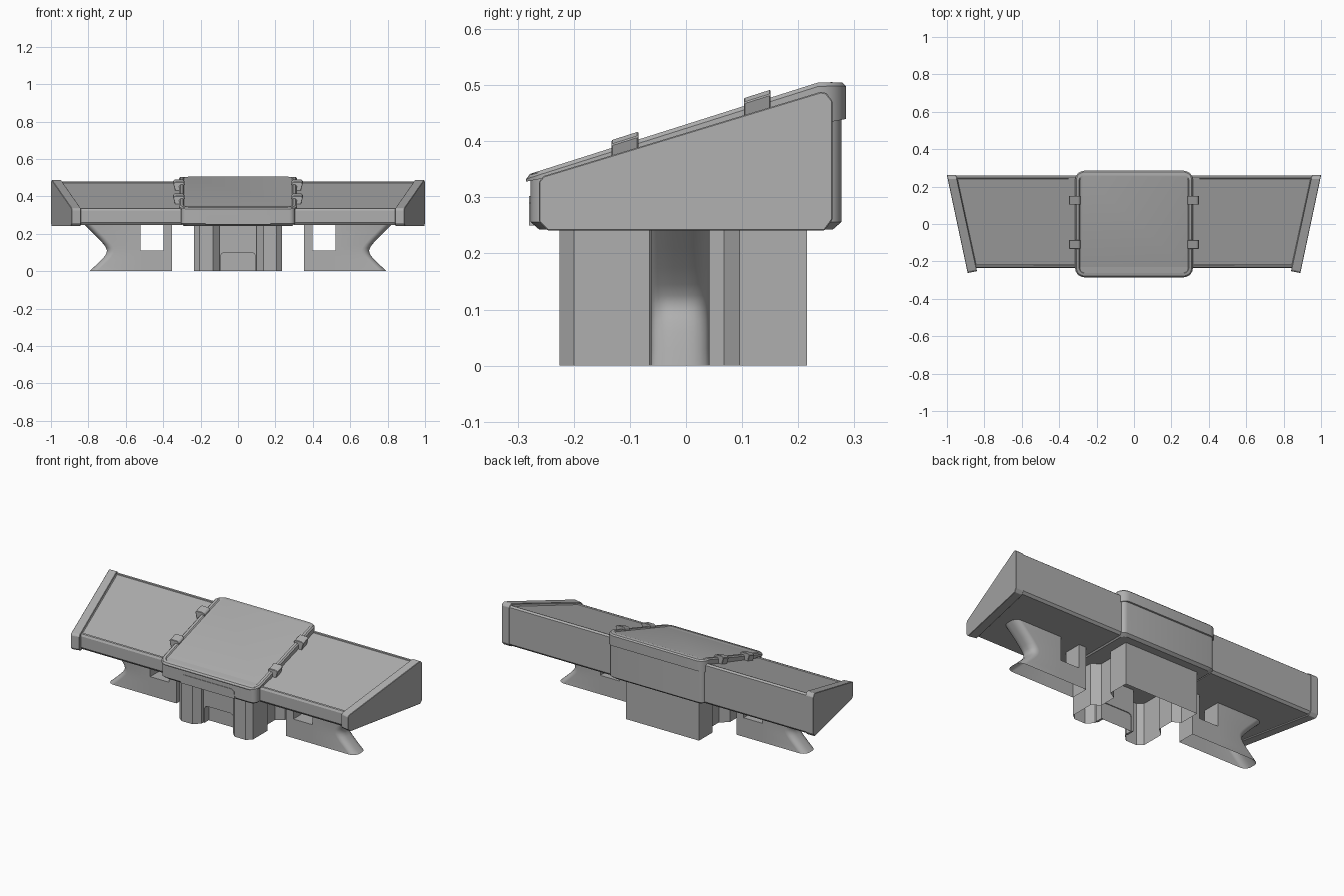
import bpy, bmesh, math

if "Cube" in bpy.data.objects:
    bpy.data.objects.remove(bpy.data.objects["Cube"])

grey = bpy.data.materials.new("dark_grey")
grey.diffuse_color = (0.43, 0.43, 0.43, 1)
grey.use_nodes = True
grey.node_tree.nodes["Principled BSDF"].inputs["Base Color"].default_value = grey.diffuse_color


def loft(name, rings, mirror=False, bevel=0, smooth=0, edit=None):
    """Skin a list of equal-length point rings and close both ends."""
    bm = bmesh.new()
    vs = [[bm.verts.new(p) for p in r] for r in rings]
    n = len(rings[0])
    for a, b in zip(vs, vs[1:]):
        for i in range(n):
            j = (i + 1) % n
            bm.faces.new((a[i], a[j], b[j], b[i]))
    bm.faces.new(vs[0][::-1])
    bm.faces.new(vs[-1])
    bmesh.ops.recalc_face_normals(bm, faces=bm.faces)
    if edit:
        edit(bm)
    me = bpy.data.meshes.new(name)
    bm.to_mesh(me)
    bm.free()
    me.materials.append(grey)
    ob = bpy.data.objects.new(name, me)
    bpy.context.collection.objects.link(ob)
    if bevel:
        m = ob.modifiers.new("Bevel", 'BEVEL')
        m.width, m.segments, m.limit_method = bevel, 1, 'ANGLE'
    if mirror:
        ob.modifiers.new("Mirror", 'MIRROR')
    if smooth:
        bpy.context.view_layer.objects.active = ob
        ob.select_set(True)
        bpy.ops.object.shade_smooth_by_angle(angle=math.radians(smooth))
        ob.select_set(False)
    return ob


def round_rect(hx, hy, r, z, steps=5):
    """Rounded rectangle ring; z is a function of y."""
    pts = []
    for k, (sx, sy) in enumerate([(1, 1), (-1, 1), (-1, -1), (1, -1)]):
        for i in range(steps + 1):
            a = math.pi / 2 * (k + i / steps)
            y = sy * (hy - r) + r * math.sin(a)
            pts.append((sx * (hx - r) + r * math.cos(a), y, z(y)))
    return pts


def open_base(bm):
    """The supports are hollow: drop floor faces and the hidden inner wall."""
    dead = []
    for f in bm.faces:
        c = f.calc_center_median()
        if c.z < 0.001 or (abs(c.x - 0.52) < 0.001 and c.z < 0.11):
            dead.append(f)
    bmesh.ops.delete(bm, geom=dead, context='FACES')


def lid_z(y):
    return 0.43 + 0.317 * y


# Centre console body
loft("center_body", [
    round_rect(0.29, 0.262, 0.03, lambda y: 0.243),
    round_rect(0.305, 0.277, 0.03, lambda y: 0.256),
    round_rect(0.305, 0.277, 0.03, lambda y: 0.34 + 0.19 * (y + 0.285)),
], smooth=20)

# Sloping lid with rim and recessed panel
def rim(d):
    return lambda y: min(lid_z(y), 0.505) - d

def under(y):
    return 0.328 + 0.196 * (y + 0.285)

loft("center_lid", [
    round_rect(0.30, 0.27, 0.04, under),
    round_rect(0.315, 0.285, 0.05, under),
    round_rect(0.315, 0.285, 0.05, rim(0.007)),
    round_rect(0.308, 0.278, 0.043, rim(0)),
    round_rect(0.293, 0.263, 0.028, rim(0)),
    round_rect(0.288, 0.258, 0.023, lambda y: lid_z(y) - 0.0065),
], smooth=20)

# Front latch plate on the centre body
plate = [(-0.175, 0.25), (-0.17, 0.29), (-0.155, 0.302),
         (0.155, 0.302), (0.17, 0.29), (0.175, 0.25)]
loft("front_plate", [[(x, y, z) for x, z in plate] for y in (-0.27, -0.28)])

# Side wings with recessed sloping top
def outer_x(y):
    return 0.945 + 0.212 * y

def recess_top(bm):
    top = max(bm.faces, key=lambda f: f.normal.z * f.calc_area())
    bmesh.ops.inset_individual(bm, faces=[top], thickness=0.012)
    bmesh.ops.inset_individual(bm, faces=[top], thickness=0.004, depth=-0.005)

wing = [(-0.225, 0.247), (-0.235, 0.26), (-0.235, 0.324), (-0.229, 0.336),
        (0.25, 0.480), (0.26, 0.472), (0.26, 0.26), (0.248, 0.247)]
loft("wing", [[(0.30, y, z) for y, z in wing],
              [(outer_x(y) - 0.042, y, z) for y, z in wing]],
     mirror=True, edit=recess_top)

# Slanted end panels
cap = [(-0.247, 0.241), (-0.262, 0.256), (-0.262, 0.328), (-0.254, 0.338),
       (0.24, 0.488), (0.25, 0.486), (0.261, 0.472), (0.261, 0.26), (0.247, 0.241)]
loft("end_panel", [[(outer_x(y) - d, y + (d * 0.2 if y < 0 else 0), z) for y, z in cap]
                   for d in (0.05, 0)], mirror=True, bevel=0.002)

# Clips bridging the lid and the wings
clip = [(0.287, -0.004), (0.287, 0.006), (0.295, 0.014), (0.335, 0.014),
        (0.347, 0.006), (0.332, -0.045), (0.312, -0.045)]
for nm, y0 in (("front_clip", -0.133), ("back_clip", 0.103)):
    loft(nm, [[(x, y, lid_z(y) + h) for x, h in clip]
              for y in (y0, y0 + 0.048)], mirror=True, bevel=0.002)

# Central plinth: hollow front columns, neck and rear box in one outline
half = [(0.10, -0.135), (0.10, -0.19), (0.135, -0.225), (0.205, -0.225),
        (0.235, -0.2), (0.235, -0.065), (0.19, -0.03), (0.19, 0.068),
        (0.235, 0.095), (0.235, 0.216)]
outline = half + [(-x, y) for x, y in reversed(half)]
loft("center_plinth", [[(x, y, z) for x, y in outline] for z in (0, 0.25)],
     edit=open_base)

# Recessed front panel with an arched opening
arch = [(0.105, 0.25), (0.105, 0), (0.093, 0), (0.093, 0.08), (0.088, 0.094), (0.075, 0.10)]
arch += [(-x, z) for x, z in reversed(arch)]
loft("plinth_panel", [[(x, y, z) for x, z in arch] for y in (-0.175, -0.13)])

# Wing pedestals: concave outer end with rounded corners
curve = [(0, 0.795), (0.03, 0.762), (0.06, 0.731), (0.08, 0.713), (0.095, 0.704),
         (0.11, 0.701), (0.125, 0.705), (0.145, 0.719), (0.175, 0.746),
         (0.21, 0.781), (0.25, 0.822)]

def pedestal_ring(x_in, z, x_out):
    r, hw, cy = 0.04, 0.052, -0.01
    pts = [(x_in, cy + hw, z), (x_in, cy - hw, z)]
    for k, s in ((-1, -1), (0, 1)):
        for i in range(6):
            a = math.pi / 2 * (k + i / 5)
            pts.append((x_out - r + r * math.cos(a),
                        cy + s * (hw - r) + r * math.sin(a), z))
    return pts

loft("pedestal_outer", [pedestal_ring(0.52, z, x) for z, x in curve],
     mirror=True, smooth=30, edit=open_base)

# Inner foot and post framing the square window
ell = [(0.352, 0), (0.52, 0), (0.52, 0.11), (0.398, 0.11), (0.398, 0.25), (0.352, 0.25)]
loft("pedestal_inner", [[(x, y, z) for x, z in ell] for y in (-0.062, 0.042)],
     mirror=True, edit=open_base)
